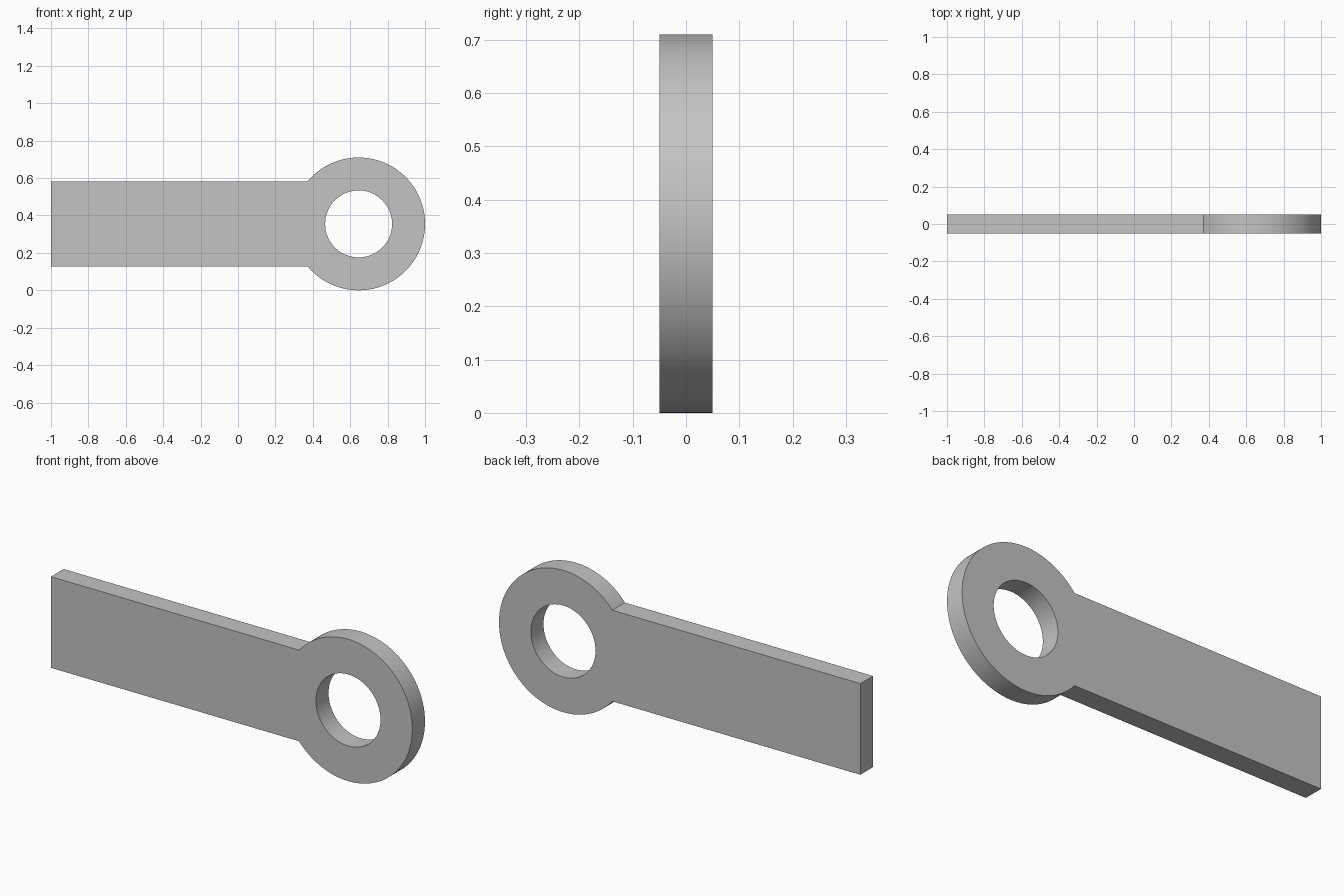
import bpy, bmesh
from math import asin, cos, sin, pi, radians
from mathutils import Vector

cube = bpy.data.objects.get("Cube")
if cube:
    bpy.data.objects.remove(cube, do_unlink=True)

CX, CZ = 0.645, 0.355            # eye centre
R_OUT, R_HOLE = 0.355, 0.179     # eye and hole radii
HALF_BAR, HALF_T = 0.228, 0.05   # half height of bar, half thickness
ARC, HOLE = 96, 72               # segments


def on_circle(radius, a):
    return Vector((CX + radius * cos(a), -HALF_T, CZ + radius * sin(a)))


def add_loop(bm, points):
    verts = [bm.verts.new(p) for p in points]
    return [bm.edges.new((v, verts[i - 1])) for i, v in enumerate(verts)]


# Outline: round eye running into a straight bar, with a round hole
start = pi - asin(HALF_BAR / R_OUT)
outline = [on_circle(R_OUT, start - 2 * start * i / ARC) for i in range(ARC + 1)]
outline += [Vector((-1, -HALF_T, CZ + s * HALF_BAR)) for s in (-1, 1)]
hole = [on_circle(R_HOLE, 2 * pi * i / HOLE) for i in range(HOLE)]

# Fill the outline and extrude it through the thickness
bm = bmesh.new()
edges = add_loop(bm, outline) + add_loop(bm, hole)
bmesh.ops.triangle_fill(bm, edges=edges, use_beauty=True, normal=(0, -1, 0))
result = bmesh.ops.extrude_face_region(bm, geom=bm.faces[:], use_keep_orig=True)
moved = [g for g in result["geom"] if isinstance(g, bmesh.types.BMVert)]
bmesh.ops.translate(bm, verts=moved, vec=(0, 2 * HALF_T, 0))
bmesh.ops.recalc_face_normals(bm, faces=bm.faces[:])
mesh = bpy.data.meshes.new("eye_bar")
bm.to_mesh(mesh)
bm.free()

# Plain grey metal
grey = bpy.data.materials.new("plain_grey")
grey.use_nodes = True
colour = (0.55, 0.55, 0.55, 1)
grey.diffuse_color = colour
grey.node_tree.nodes["Principled BSDF"].inputs["Base Color"].default_value = colour
mesh.materials.append(grey)

bar = bpy.data.objects.new("eye_bar", mesh)
bpy.context.collection.objects.link(bar)
bpy.context.view_layer.objects.active = bar
bar.select_set(True)
bpy.ops.object.shade_smooth_by_angle(angle=radians(30))
